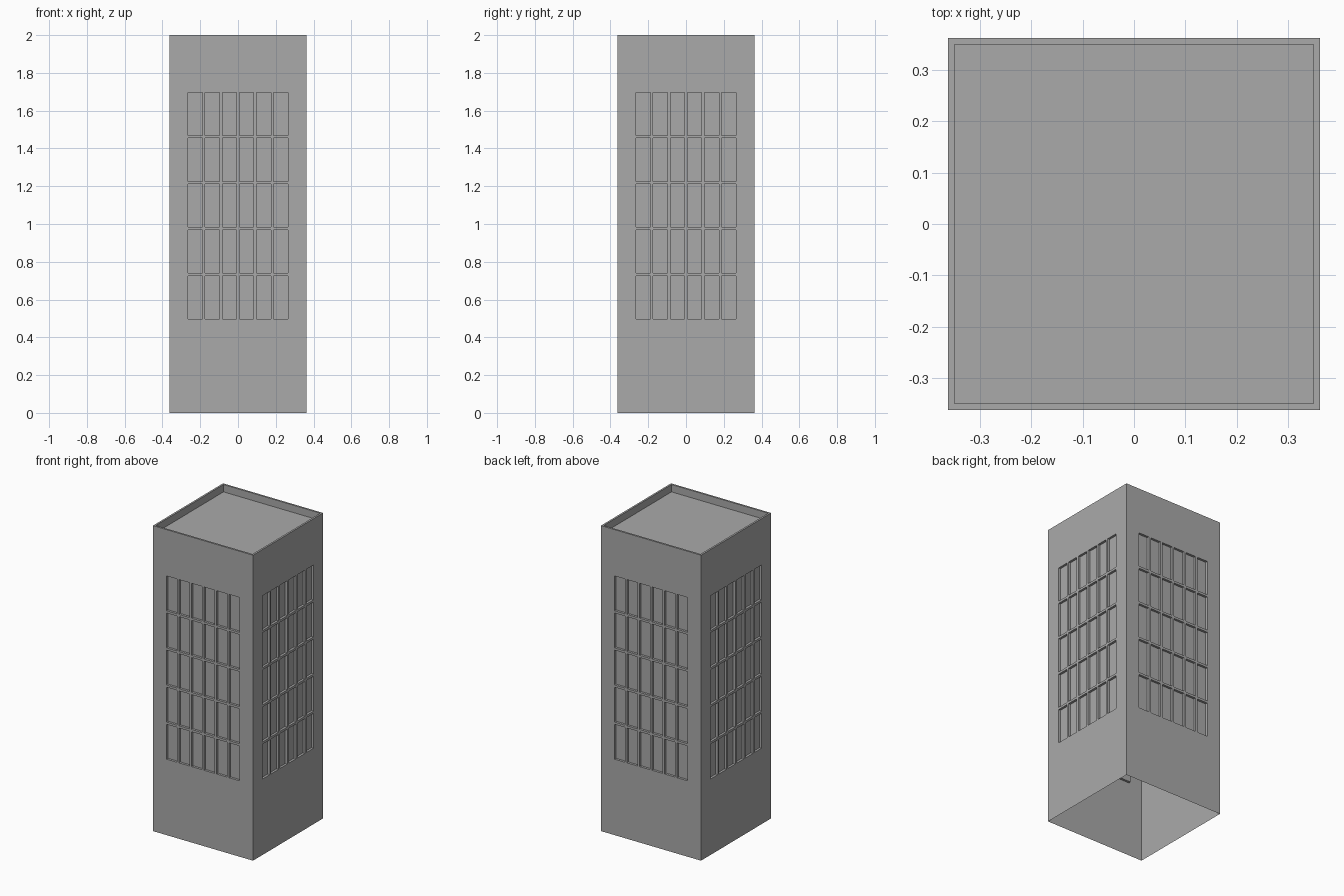
import bpy
import bmesh
from math import pi
from mathutils import Matrix, Vector

cube = bpy.data.objects.get("Cube")
if cube:
    bpy.data.objects.remove(cube, do_unlink=True)

HALF, HEIGHT = 0.3625, 2.0
COLS, ROWS = 6, 5
WIN_W, WIN_H, GAP = 0.0758, 0.228, 0.015
WIN_BASE, WIN_DEPTH = 0.497, 0.015
RIM, ROOF_DROP = 0.0175, 0.048

concrete = bpy.data.materials.new("concrete grey")
concrete.use_nodes = True
grey = (0.4, 0.4, 0.4, 1)
concrete.diffuse_color = grey
concrete.node_tree.nodes["Principled BSDF"].inputs["Base Color"].default_value = grey


def make_object(name, bm):
    mesh = bpy.data.meshes.new(name)
    bm.to_mesh(mesh)
    bm.free()
    mesh.materials.append(concrete)
    obj = bpy.data.objects.new(name, mesh)
    bpy.context.collection.objects.link(obj)
    return obj


def sink(bm, faces, offset):
    """Push each face along an offset, leaving side walls behind."""
    made = bmesh.ops.extrude_discrete_faces(bm, faces=faces)["faces"]
    verts = list({v for f in made for v in f.verts})
    bmesh.ops.translate(bm, verts=verts, vec=offset)


def cuts(low, high, start, size, count):
    """Wall edges plus both sides of every window in a row or column."""
    marks = [low]
    for i in range(count):
        a = start + i * (size + GAP)
        marks += [a, a + size]
    return marks + [high]


# Four walls, each a panel with a block of recessed windows
row_width = COLS * WIN_W + (COLS - 1) * GAP
xs = cuts(-HALF, HALF, -row_width / 2, WIN_W, COLS)
zs = cuts(0, HEIGHT, WIN_BASE, WIN_H, ROWS)
for side, name in enumerate(("front_wall", "left_wall", "back_wall", "right_wall")):
    bm = bmesh.new()
    grid = [[bm.verts.new((x, -HALF, z)) for x in xs] for z in zs]
    windows = []
    for r in range(len(zs) - 1):
        for c in range(len(xs) - 1):
            face = bm.faces.new((grid[r][c], grid[r][c + 1],
                                 grid[r + 1][c + 1], grid[r + 1][c]))
            if r % 2 and c % 2:
                windows.append(face)
    sink(bm, windows, Vector((0, WIN_DEPTH, 0)))
    bm.transform(Matrix.Rotation(side * pi / 2, 4, "Z"))
    make_object(name, bm)

# Flat roof sunk inside a thin parapet
bm = bmesh.new()
bmesh.ops.create_grid(bm, x_segments=1, y_segments=1, size=HALF,
                      matrix=Matrix.Translation((0, 0, HEIGHT)))
roof = bm.faces[:]
bmesh.ops.inset_region(bm, faces=roof, thickness=RIM, use_boundary=True)
sink(bm, roof, Vector((0, 0, -ROOF_DROP)))
make_object("roof_and_parapet", bm)
